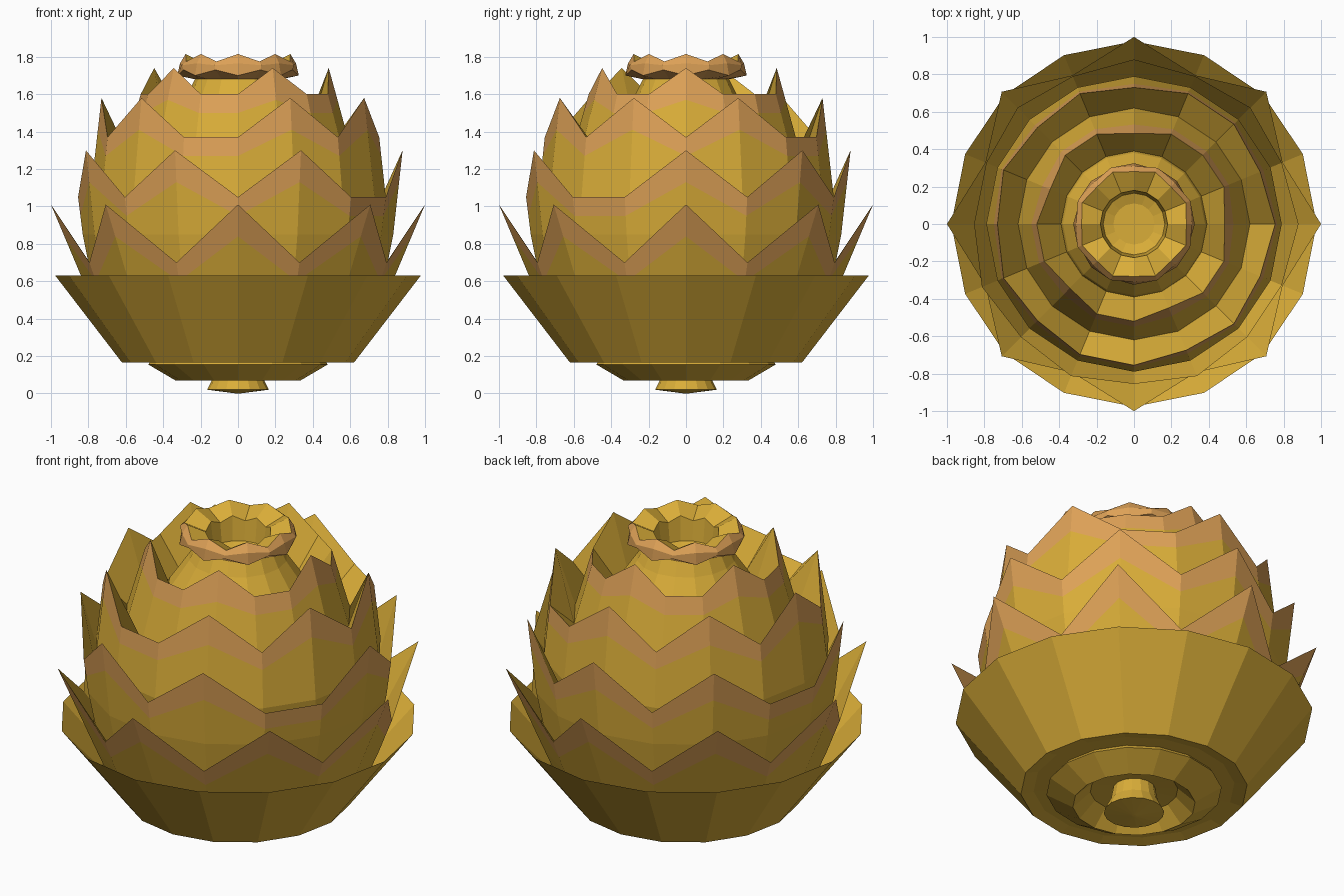
import bpy, bmesh
from math import cos, sin, tau

SIDES = 16

old = bpy.data.objects.get("Cube")
if old:
    bpy.data.objects.remove(old, do_unlink=True)


def material(name, rgb):
    mat = bpy.data.materials.new(name)
    mat.use_nodes = True
    mat.diffuse_color = (*rgb, 1)
    mat.node_tree.nodes["Principled BSDF"].inputs["Base Color"].default_value = (*rgb, 1)
    return mat


GOLD = material("gold", (0.70, 0.42, 0.04))
BRONZE = material("bronze", (0.73, 0.36, 0.095))


def add_lathe(name, rings, bronze_bands=(), cap_start=False, cap_end=False):
    """Skin a stack of rings; each ring is a function index -> (radius, z)."""
    bm = bmesh.new()
    loops = []
    for ring in rings:
        loop = []
        for i in range(SIDES):
            r, z = ring(i)
            a = tau * i / SIDES
            loop.append(bm.verts.new((r * cos(a), r * sin(a), z)))
        loops.append(loop)
    for band, (low, high) in enumerate(zip(loops, loops[1:])):
        for i in range(SIDES):
            j = (i + 1) % SIDES
            face = bm.faces.new((low[i], low[j], high[j], high[i]))
            face.material_index = int(band in bronze_bands)
    if cap_start:
        bm.faces.new(loops[0][::-1])
    if cap_end:
        bm.faces.new(loops[-1])
    mesh = bpy.data.meshes.new(name)
    bm.to_mesh(mesh)
    bm.free()
    mesh.materials.append(GOLD)
    mesh.materials.append(BRONZE)
    obj = bpy.data.objects.new(name, mesh)
    bpy.context.collection.objects.link(obj)
    return obj


def flat(r, z):
    return lambda i: (r, z)


def toothed(tips, tip, valley):
    return lambda i: tip if i in tips else valley


def add_petals(name, count, start, base, mid, valley, tip, inner):
    """Ring of pointed petals with a bronze border under the zigzag rim."""
    tips = {(start + SIDES * k // count) % SIDES for k in range(count)}

    def border(point, drop):
        t = drop / (point[1] - mid[1])
        return point[0] + (mid[0] - point[0]) * t, point[1] - drop

    rings = [flat(*base), flat(*mid),
             toothed(tips, border(tip, 0.17), border(valley, 0.10)),
             toothed(tips, tip, valley), flat(*inner)]
    add_lathe(name, rings, bronze_bands={2})


# Stem, foot dish and outer bowl
add_lathe("stem", [flat(0.01, 0), flat(0.165, 0.02), flat(0.13, 0.09), flat(0.11, 0.2)],
          cap_start=True, cap_end=True)
add_lathe("foot_dish", [flat(0.11, 0.17), flat(0.24, 0.16), flat(0.335, 0.07),
                        flat(0.48, 0.155), flat(0.46, 0.18)])
add_lathe("outer_bowl", [flat(0.11, 0.19), flat(0.55, 0.18), flat(0.62, 0.165),
                         flat(0.977, 0.63), flat(0.75, 0.38)])

# Petal rings, from outside to inside: points are (radius, height)
add_petals("petals_outer", 8, 0, (0.70, 0.3), (0.785, 0.5), (0.86, 0.70), (1.0, 1.01), (0.80, 0.62))
add_petals("petals_lower", 7, 0, (0.76, 0.5), (0.83, 0.85), (0.855, 1.05), (0.88, 1.30), (0.78, 0.95))
add_petals("petals_middle", 7, 4, (0.76, 0.8), (0.79, 1.05), (0.755, 1.37), (0.73, 1.58), (0.62, 1.25))
add_petals("petals_upper", 5, 4, (0.64, 1.1), (0.62, 1.25), (0.52, 1.60), (0.485, 1.74), (0.39, 1.42))

# Neck and curled crown with a sunken centre
even = set(range(0, SIDES, 2))
add_lathe("crown", [flat(0.41, 1.35), flat(0.38, 1.44), flat(0.27, 1.60), flat(0.23, 1.68),
                    toothed(even, (0.325, 1.70), (0.315, 1.73)),
                    toothed(even, (0.31, 1.765), (0.325, 1.755)),
                    toothed(even, (0.28, 1.815), (0.30, 1.775)),
                    toothed(even, (0.18, 1.765), (0.18, 1.735)),
                    flat(0.165, 1.62), flat(0.11, 1.60)],
          bronze_bands={3, 4, 5}, cap_end=True)
